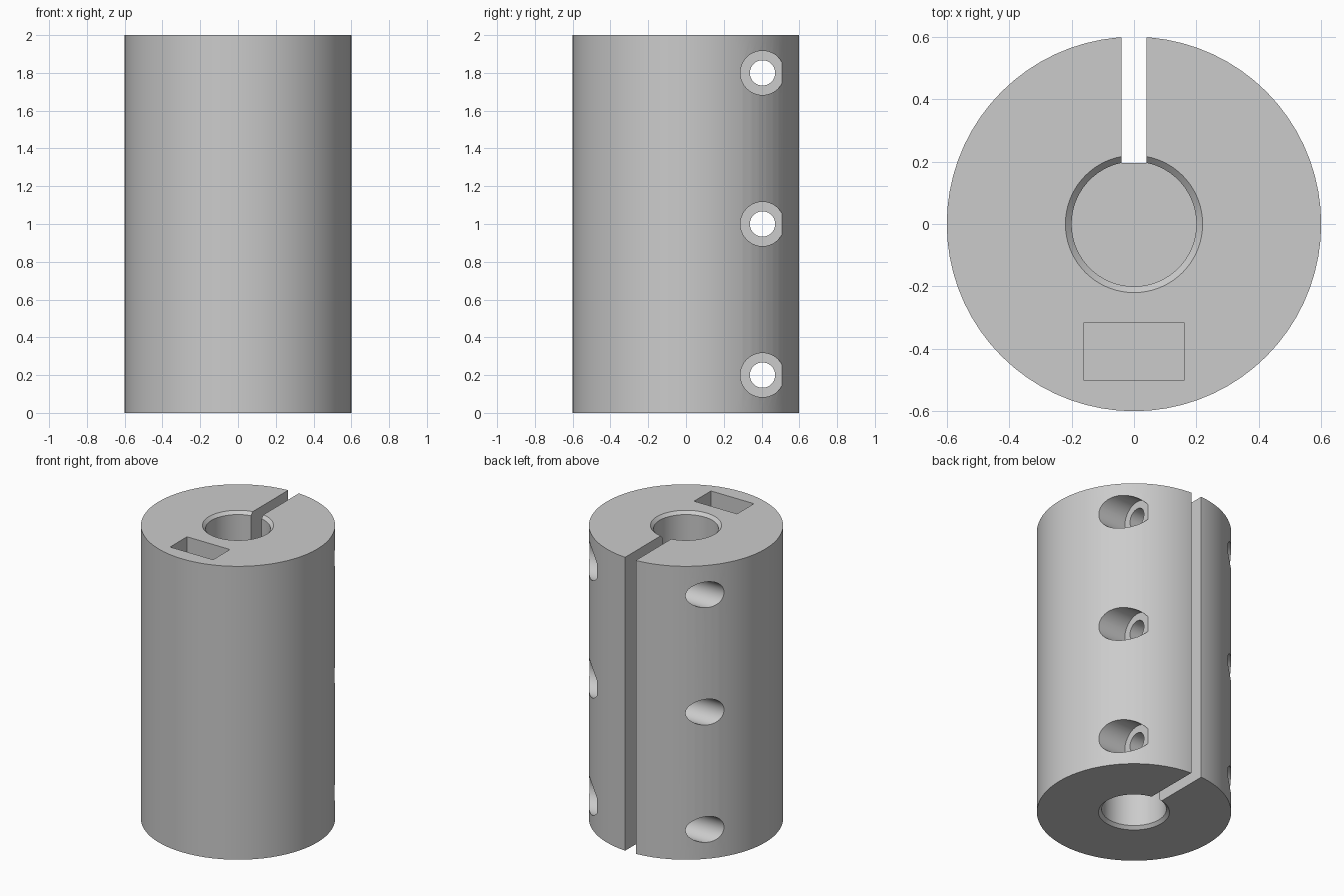
import bpy
import bmesh
import math
from mathutils import Matrix, Vector

if "Cube" in bpy.data.objects:
    bpy.data.objects.remove(bpy.data.objects["Cube"], do_unlink=True)

HEIGHT, RADIUS, BORE, CHAMFER = 2.0, 0.6, 0.2, 0.02
WEB = 0.05          # half thickness of the wall between the two bores
SIDES = 72
SCREW_Y = 0.405
SCREW_HEIGHTS = (0.2, 1.0, 1.8)

steel = bpy.data.materials.new("plain grey")
steel.use_nodes = True
grey = (0.6, 0.6, 0.6, 1)
steel.diffuse_color = grey
steel.node_tree.nodes["Principled BSDF"].inputs["Base Color"].default_value = grey


def add_object(name, bm):
    bmesh.ops.recalc_face_normals(bm, faces=bm.faces)
    mesh = bpy.data.meshes.new(name)
    bm.to_mesh(mesh)
    bm.free()
    mesh.materials.append(steel)
    obj = bpy.data.objects.new(name, mesh)
    bpy.context.collection.objects.link(obj)
    return obj


def lathe(name, profile):
    bm = bmesh.new()
    verts = [bm.verts.new((r, 0, z)) for r, z in profile]
    edges = [bm.edges.new(pair) for pair in zip(verts, verts[1:])]
    bmesh.ops.spin(bm, geom=verts + edges, cent=(0, 0, 0), axis=(0, 0, 1),
                   angle=math.tau, steps=SIDES)
    bmesh.ops.remove_doubles(bm, verts=bm.verts, dist=1e-5)
    return add_object(name, bm)


def box(name, low, high):
    low, high = Vector(low), Vector(high)
    bm = bmesh.new()
    bmesh.ops.create_cube(bm, size=1, matrix=Matrix.Translation((low + high) / 2)
                          @ Matrix.Diagonal((high - low).to_4d()))
    return add_object(name, bm)


def cross_hole(name, radius, x0, x1, z):
    bm = bmesh.new()
    place = Matrix.Translation(((x0 + x1) / 2, SCREW_Y, z)) @ Matrix.Rotation(math.pi / 2, 4, "Y")
    bmesh.ops.create_cone(bm, cap_ends=True, segments=40, radius1=radius,
                          radius2=radius, depth=x1 - x0, matrix=place)
    return add_object(name, bm)


def cut(body, cutter):
    cutter.hide_render = True
    mod = body.modifiers.new("cut", "BOOLEAN")
    mod.operation, mod.solver, mod.object = "DIFFERENCE", "EXACT", cutter
    bpy.context.view_layer.objects.active = body
    bpy.ops.object.modifier_apply(modifier=mod.name)
    bpy.data.objects.remove(cutter, do_unlink=True)


# Coupling body: cylinder with a chamfered blind bore in each end
mid = HEIGHT / 2
coupling = lathe("clamp_coupling_body", [
    (0, mid - WEB), (BORE, mid - WEB), (BORE, CHAMFER), (BORE + CHAMFER, 0),
    (RADIUS, 0), (RADIUS, HEIGHT),
    (BORE + CHAMFER, HEIGHT), (BORE, HEIGHT - CHAMFER), (BORE, mid + WEB), (0, mid + WEB)])

# Clamping slot down the back, and the rectangular pocket in the top
cut(coupling, box("slot_cutter", (-0.04, 0.195, -0.1), (0.04, 0.7, HEIGHT + 0.1)))
cut(coupling, box("pocket_cutter", (-0.162, -0.5, HEIGHT - 0.3), (0.162, -0.318, HEIGHT + 0.1)))

# Clamp screws: head recess, clearance hole and wider far-side hole
for z in SCREW_HEIGHTS:
    cut(coupling, cross_hole("clearance_cutter", 0.067, -0.02, 0.7, z))
    cut(coupling, cross_hole("head_recess_cutter", 0.117, 0.316, 0.7, z))
    cut(coupling, cross_hole("far_hole_cutter", 0.088, -0.7, 0.01, z))

# Smooth round walls, crisp edges
bpy.ops.object.select_all(action="DESELECT")
coupling.select_set(True)
bpy.context.view_layer.objects.active = coupling
bpy.ops.object.shade_smooth_by_angle(angle=math.radians(30))
